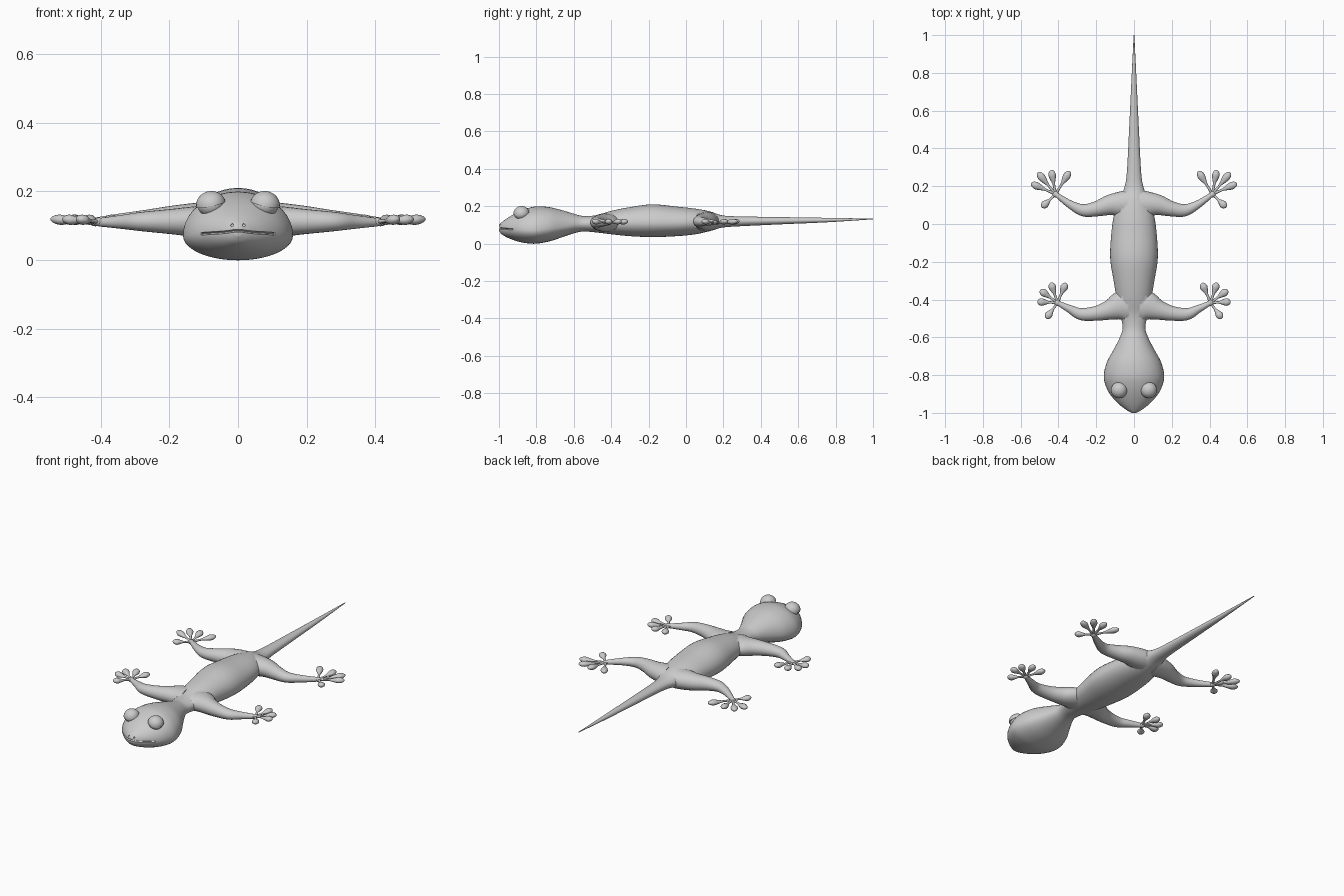
import bpy, bmesh, math
from mathutils import Vector, Matrix

if "Cube" in bpy.data.objects:
    bpy.data.objects.remove(bpy.data.objects["Cube"])


def smooth_rows(rows, n):
    """Catmull-Rom interpolation through rows of numbers."""
    out = []
    for i in range(len(rows) - 1):
        a, b, c, d = (rows[max(i - 1, 0)], rows[i], rows[i + 1],
                      rows[min(i + 2, len(rows) - 1)])
        for k in range(n):
            t = k / n
            out.append([0.5 * (2 * q + (r - p) * t + (2 * p - 5 * q + 4 * r - s) * t * t
                               + (3 * q - p - 3 * r + s) * t ** 3)
                        for p, q, r, s in zip(a, b, c, d)])
    out.append(list(rows[-1]))
    return out


def skin(bm, rings):
    """Bridge rings of points and cap both ends."""
    vs = [[bm.verts.new(p) for p in ring] for ring in rings]
    n = len(vs[0])
    for a, b in zip(vs, vs[1:]):
        for i in range(n):
            j = (i + 1) % n
            bm.faces.new((a[i], a[j], b[j], b[i]))
    bm.faces.new(vs[0])
    bm.faces.new(vs[-1])


def limb(bm, rows, sides=16):
    """Tube along rows of (x, y, z, horizontal radius, vertical radius)."""
    rings = []
    for i, (x, y, z, r, rz) in enumerate(rows):
        a, b = rows[max(i - 1, 0)], rows[min(i + 1, len(rows) - 1)]
        side = Vector((b[1] - a[1], a[0] - b[0], 0)).normalized()
        ring = []
        for k in range(sides):
            ang = 2 * math.pi * k / sides
            ring.append(Vector((x, y, z)) + side * r * math.cos(ang)
                        + Vector((0, 0, rz * math.sin(ang))))
        rings.append(ring)
    skin(bm, rings)


def make(name, bm, mirror=False):
    bmesh.ops.recalc_face_normals(bm, faces=bm.faces[:])
    me = bpy.data.meshes.new(name)
    bm.to_mesh(me)
    bm.free()
    ob = bpy.data.objects.new(name, me)
    bpy.context.collection.objects.link(ob)
    activate(ob)
    if mirror:
        m = ob.modifiers.new("mirror", 'MIRROR')
        m.use_mirror_merge = False
        bpy.ops.object.modifier_apply(modifier=m.name)
    bpy.ops.object.shade_smooth_by_angle(angle=math.radians(50))
    return ob


def activate(ob):
    bpy.ops.object.select_all(action='DESELECT')
    ob.select_set(True)
    bpy.context.view_layer.objects.active = ob


def boolean(target, other, op):
    activate(target)
    m = target.modifiers.new("bool", 'BOOLEAN')
    m.operation, m.object, m.solver = op, other, 'EXACT'
    bpy.ops.object.modifier_apply(modifier=m.name)
    bpy.data.objects.remove(other)


# Head, trunk and tail: y, half width, bottom z, widest z, top z
sections = smooth_rows([
    (-1.0, .012, .07, .085, .10), (-.985, .04, .05, .081, .115),
    (-.95, .085, .03, .078, .14), (-.9, .128, .012, .075, .168),
    (-.85, .152, .002, .072, .188), (-.8, .16, 0, .072, .199),
    (-.73, .143, .012, .08, .195), (-.66, .105, .035, .09, .178),
    (-.6, .075, .055, .1, .16), (-.55, .06, .065, .105, .148),
    (-.48, .072, .06, .11, .152), (-.4, .09, .05, .11, .175),
    (-.3, .108, .04, .11, .195), (-.18, .126, .035, .11, .21),
    (-.05, .12, .04, .11, .198), (.05, .105, .05, .115, .187),
    (.13, .075, .068, .115, .172), (.19, .052, .085, .118, .152),
    (.27, .038, .092, .12, .146), (.5, .026, .103, .122, .142),
    (.75, .014, .114, .126, .138), (1.0, .002, .13, .132, .134)], 4)
rings = []
for y, w, zb, zm, zt in sections:
    ring = []
    for k in range(40):
        a = 2 * math.pi * k / 40
        h = zt - zm if math.sin(a) > 0 else zm - zb
        ring.append((w * math.cos(a), y, zm + h * math.sin(a)))
    rings.append(ring)
bm = bmesh.new()
skin(bm, rings)
body = make("body", bm)

# Legs: x, y, z, horizontal radius, vertical radius
front = [(.03, -.43, .112, .085, .05), (.075, -.435, .112, .076, .049),
         (.13, -.455, .112, .053, .044), (.2, -.473, .112, .039, .036),
         (.28, -.477, .112, .032, .028), (.34, -.45, .111, .021, .02),
         (.405, -.417, .11, .012, .012)]
hind = [(.03, .105, .118, .075, .054), (.075, .105, .119, .066, .052),
        (.13, .1, .12, .054, .046), (.2, .08, .12, .04, .037),
        (.27, .073, .118, .032, .028), (.34, .105, .116, .021, .02),
        (.415, .158, .112, .012, .012)]
for rows in (front, hind):
    bm = bmesh.new()
    limb(bm, smooth_rows(rows, 5), 24)
    boolean(body, make("leg", bm, True), 'UNION')

# Mouth groove and nostrils
lip = [(w, y, zm, .007, .004) for y, w, _, zm, _ in sections if y < -.925]
bm = bmesh.new()
limb(bm, [(-x, y, z, r, q) for x, y, z, r, q in reversed(lip)] + lip, 8)
boolean(body, make("mouth_cutter", bm), 'DIFFERENCE')
bm = bmesh.new()
for s in (-1, 1):
    bmesh.ops.create_icosphere(bm, subdivisions=2, radius=.005,
                               matrix=Matrix.Translation((s * .017, -.993, .102)))
boolean(body, make("nostril_cutter", bm), 'DIFFERENCE')
activate(body)
bpy.ops.object.shade_smooth_by_angle(angle=math.radians(50))

# Feet: five toes with rounded pads fanning from each wrist
profile = [(0, .009), (.2, .007), (.42, .007), (.6, .014), (.78, .02),
           (.92, .015), (.98, .008), (1, .002)]
feet = {
    "front_feet": ((.405, -.417), [(.36, -.312), (.44, -.31), (.497, -.35),
                                   (.512, -.412), (.465, -.5)]),
    "hind_feet": ((.415, .158), [(.34, .28), (.438, .286), (.51, .273),
                                 (.545, .215), (.488, .088)])}
for name, ((wx, wy), tips) in feet.items():
    bm = bmesh.new()
    for tx, ty in tips:
        rows = [(wx + (tx - wx) * t, wy + (ty - wy) * t, .111 + .008 * t, r, r * .75)
                for t, r in profile]
        limb(bm, smooth_rows(rows, 3), 12)
    bmesh.ops.create_uvsphere(bm, u_segments=16, v_segments=8, radius=.017,
                              matrix=Matrix.Translation((wx, wy, .111))
                              @ Matrix.Diagonal((1, 1, .75, 1)))
    make(name, bm, True)

# Eyeballs and upper eyelids
place = (Matrix.Translation((.079, -.88, .162)) @ Matrix.Rotation(math.radians(12), 4, 'Y')
         @ Matrix.Rotation(math.radians(8), 4, 'X') @ Matrix.Diagonal((1, 1, .9, 1)))
bm = bmesh.new()
bmesh.ops.create_uvsphere(bm, u_segments=32, v_segments=16, radius=.039, matrix=place)
make("eyeballs", bm, True)
bm = bmesh.new()
bmesh.ops.create_uvsphere(bm, u_segments=32, v_segments=16, radius=.043)
bmesh.ops.delete(bm, geom=[v for v in bm.verts if v.co.z < -.001], context='VERTS')
bmesh.ops.holes_fill(bm, edges=bm.edges[:], sides=0)
bm.transform(place)
make("eyelids", bm, True)
